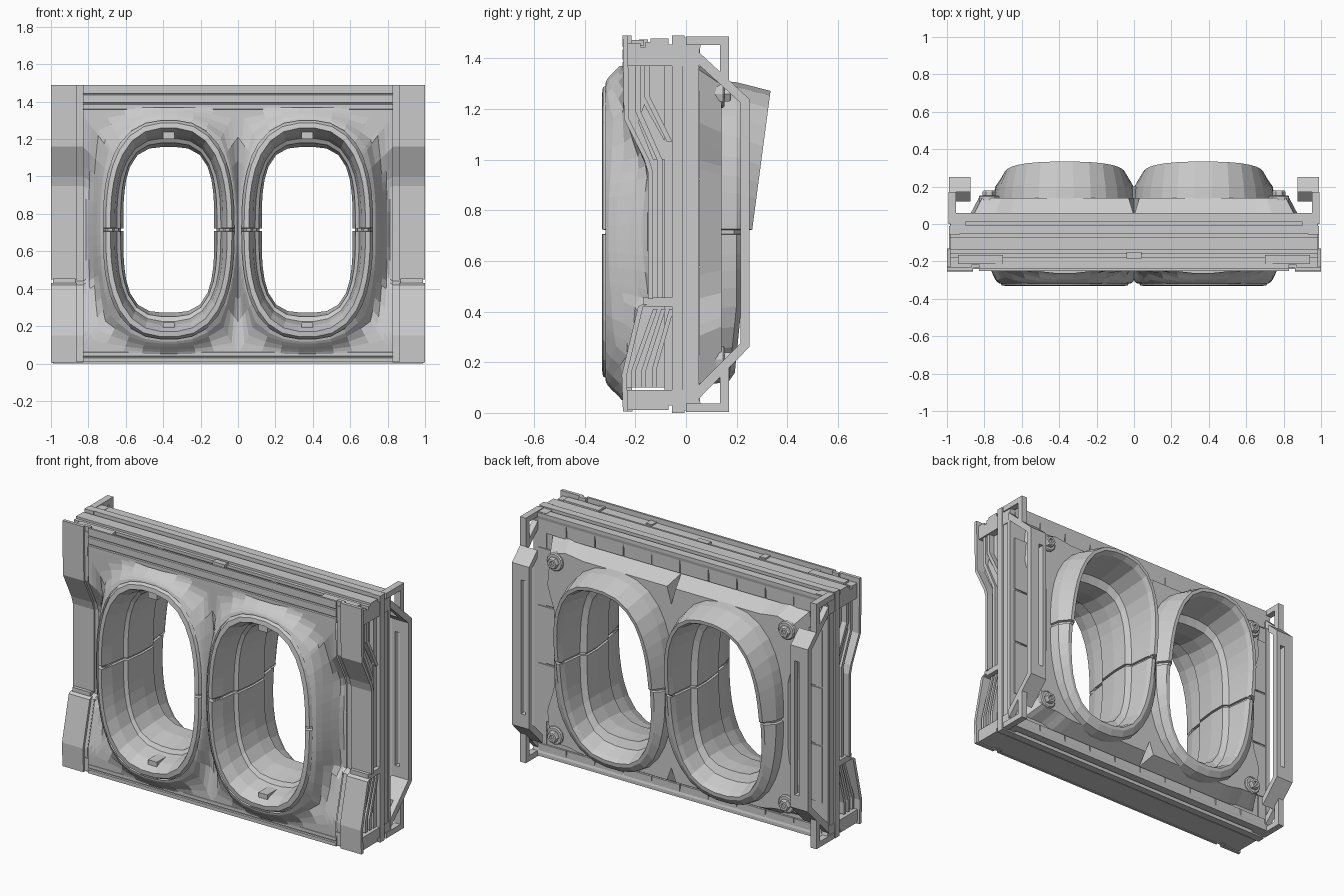
import bpy, bmesh, math
from mathutils import Vector

if "Cube" in bpy.data.objects:
    bpy.data.objects.remove(bpy.data.objects["Cube"])

H, CX, CZ = 1.49, 0.37, 0.715

def finish(name, bm, mirror, facing=0):
    bmesh.ops.recalc_face_normals(bm, faces=bm.faces)
    if facing and sum(f.normal.y * f.calc_area() for f in bm.faces) * facing < 0:
        bmesh.ops.reverse_faces(bm, faces=bm.faces)
    me = bpy.data.meshes.new(name)
    bm.to_mesh(me)
    bm.free()
    ob = bpy.data.objects.new(name, me)
    bpy.context.collection.objects.link(ob)
    if mirror:
        ob.modifiers.new("mirror", 'MIRROR')
    return ob

def prism(name, poly, x0, x1, mirror=True):
    """Extrude a (y, z) outline along x."""
    bm = bmesh.new()
    a = [bm.verts.new((x0, y, z)) for y, z in poly]
    b = [bm.verts.new((x1, y, z)) for y, z in poly]
    bm.faces.new(a)
    bm.faces.new(b)
    for i in range(len(poly)):
        j = (i + 1) % len(poly)
        bm.faces.new((a[i], a[j], b[j], b[i]))
    return finish(name, bm, mirror)

def box(name, x0, x1, y0, y1, z0, z1, mirror=True):
    return prism(name, [(y0, z0), (y1, z0), (y1, z1), (y0, z1)], x0, x1, mirror)

def flip(poly):
    return [(y, H - z) for y, z in poly]

def loft(name, rings, closed=False, facing=0):
    bm = bmesh.new()
    vs = [[bm.verts.new(p) for p in r] for r in rings]
    if closed:
        vs.append(vs[0])
    for r, s in zip(vs, vs[1:]):
        for i in range(len(r)):
            j = (i + 1) % len(r)
            bm.faces.new((r[i], r[j], s[j], s[i]))
    return finish(name, bm, True, facing)

def oval(a, hx, hz, n=2.6):
    c, s = math.cos(a), math.sin(a)
    r = (abs(c / hx) ** n + abs(s / hz) ** n) ** (-1 / n)
    return max(0.002, CX + r * c), CZ + r * s

def hit(a, poly):
    """Where a ray from the window centre meets an outline."""
    c, s, best = math.cos(a), math.sin(a), None
    for (x0, z0), (x1, z1) in zip(poly, poly[1:] + poly[:1]):
        ex, ez, px, pz = x1 - x0, z1 - z0, x0 - CX, z0 - CZ
        den = c * ez - s * ex
        if abs(den) < 1e-9:
            continue
        t, u = (px * ez - pz * ex) / den, (px * s - pz * c) / den
        if t > 0 and -1e-6 <= u <= 1 + 1e-6:
            best = t if best is None else min(best, t)
    return CX + best * c, CZ + best * s

def rays(poly, n=44):
    ang = [math.atan2(z - CZ, x - CX) % math.tau for x, z in poly]
    for i in range(n):
        a = math.tau * (i + 0.5) / n
        if all(abs(a - k) > 0.03 for k in ang):
            ang.append(a)
    return sorted(ang)

# Recessed front profile: y as a function of z
BASE = [(0, -.245), (.15, -.25), (.42, -.185), (.44, -.15), (.95, -.15), (1.0, -.165), (1.16, -.245), (H, -.25)]
def base(z):
    for (z0, y0), (z1, y1) in zip(BASE, BASE[1:]):
        if z <= z1:
            return y0 + (y1 - y0) * (z - z0) / (z1 - z0)
    return BASE[-1][1]

# Front skin bulging out to the two windows
rect = [(0, .05), (.83, .05), (.83, .15), (.83, .42), (.83, .44), (.83, .95), (.83, 1.0), (.83, 1.16), (.83, 1.37), (0, 1.37)]
ang = rays(rect)
rings = []
for t in (0, .15, .3, .5, .7, .85, 1):
    ring = []
    for a in ang:
        p, q = Vector(oval(a, .35, .585)), Vector(hit(a, rect))
        m = p.lerp(q, t)
        w = min(1, (m - p).length / .1)
        w = w * w * (3 - 2 * w)
        ring.append((m.x, base(m.y) * w - .318 * (1 - w), m.y))
    rings.append(ring)
loft("front_skin", rings, facing=-1)

# Window frames: closed section swept around the oval, seam at mid height
def rear(z):
    return .265 + (z - .75) * .132 if z > CZ else .25 - (.73 - z) * .1
SECTION = [(.352, .587, -.30, 2.6), (.337, .572, -.328, 2.6), (.312, .545, -.332, 2.6), (.29, .51, -.26, 2.7),
           (.278, .49, -.17, 2.8), (.258, .465, -.155, 3), (.243, .443, -.03, 3.3), (.243, .443, .07, 3.3),
           (.275, .49, .09, 3), (.29, .52, -.03, 2.8), (.302, .537, 0, 2.7), (.325, .558, 0, 2.6),
           (.372, .592, .2, 2.5), (.385, .6, .12, 2.5)]
fa = [math.tau * (i + .5) / 40 for i in range(40)]
for k in (0, math.pi, math.tau):
    fa += [k + d for d in (-.03, -.022, .022, .03) if 0 < k + d < math.tau]
fa.sort()
rings = []
for k, (hx, hz, y, n) in enumerate(SECTION):
    ring = []
    for a in fa:
        seam = abs(math.sin(a)) < .025
        d = .012 if seam else 0
        x, z = oval(a, hx + (d if 2 < k < 10 else -d), hz, n)
        yy = rear(z) + y if k in (9, 10, 11) else min(y, rear(z) - .02)
        ring.append((x, yy * (.95 if seam else 1), z))
    rings.append(ring)
loft("window_frame", rings, closed=True)
for z0, z1 in ((1.2, 1.27), (.15, .22)):
    box("frame_latch", CX - .03, CX + .03, -.29, -.16, z0, z1)

# Back plate and raised back panel
def back(name, poly, *levels):
    ang = rays(poly)
    rings = [[(x, levels[0], z) for x, z in (oval(a, .36, .58) for a in ang)]]
    for y, inset in zip(levels[1:], (.05, 0)):
        inner = [(x if x == 0 else x - inset, z + (inset if z < CZ else -inset)) for x, z in poly]
        rings.append([(x, y, z) for x, z in (hit(a, inner) for a in ang)])
    loft(name, rings, facing=1)
back("back_plate", [(0, .02), (.95, .02), (.95, 1.47), (0, 1.47)], .045, .045, .045)
back("raised_back_panel", [(0, .09), (.66, .09), (.74, .11), (.86, .11), (.88, .3), (.83, .45), (.83, 1.0),
                           (.88, 1.15), (.86, 1.36), (.74, 1.38), (.66, 1.36), (0, 1.36)], .14, .14, .045)
for i in range(5):
    for z0, z1 in ((.03, .085), (1.365, 1.46)):
        box("back_tile", i * .19 + .003, i * .19 + .187, .04, .056, z0, z1)
for s in (.4, .75, 1.1):
    box("back_side_tile", .84, .95, .04, .056, s - .17, s + .17)

# Corner bolts
def cyl(name, x, z, r, y0, y1, n):
    ring = [(x + r * math.cos(math.tau * i / n), z + r * math.sin(math.tau * i / n)) for i in range(n)]
    cap = lambda y, k: [(x + (p - x) * k, y, z + (q - z) * k) for p, q in ring]
    loft(name, [cap(y0, 1), cap(y1 - .006, 1), cap(y1, .88), cap(y1, .45), cap(y1 - .012, .4), cap(y1 - .012, .01)], facing=1)
for z in (1.26, .21):
    cyl("bolt_pad", .775, z, .055, .09, .153, 12)
    cyl("bolt_head", .775, z, .034, .14, .178, 6)

# Top and bottom rails
rail = [(-.238, 1.37), (-.24, 1.46), (-.18, 1.46), (-.18, 1.445), (-.16, 1.445), (-.16, 1.465), (-.14, 1.465),
        (-.14, 1.478), (-.07, 1.478), (-.07, 1.455), (-.05, 1.455), (-.05, 1.49), (-.005, 1.49), (-.005, 1.46),
        (.01, 1.46), (.01, 1.48), (.06, 1.48), (.06, 1.46), (.04, 1.37)]
prism("top_rail", rail, -.985, .985, False)
sill = [(-.238, .09), (-.24, .012), (-.07, .012), (-.07, .03), (-.05, .03), (-.05, 0), (-.005, 0), (-.005, .03),
        (.01, .03), (.01, .01), (.06, .01), (.06, .03), (.04, .09)]
prism("bottom_rail", sill, -.985, .985, False)
box("top_clip", -.04, .04, -.185, -.15, 1.44, 1.475, False)
for x in (.36, .7):
    box("top_tab", x, x + .04, -.235, -.19, 1.45, 1.468)
box("top_corner_tray", .7, .94, -.215, -.165, 1.45, 1.472)

# Grooved front bands
band = [(-.235, 1.355), (-.25, 1.36), (-.25, 1.385), (-.243, 1.388), (-.243, 1.392), (-.25, 1.395), (-.25, 1.435),
        (-.243, 1.438), (-.243, 1.442), (-.25, 1.445), (-.25, 1.49), (-.238, 1.49)]
prism("top_front_band", band, -.83, .83, False)
prism("bottom_front_band", [(-.235, .07), (-.249, .06), (-.249, .04), (-.242, .037), (-.242, .032), (-.249, .029),
                            (-.249, .008), (-.235, .008)], -.83, .83, False)

# Side front panels, recessed seam strips and the joint at the lower kink
def skin(name, x0, x1, off, lo=.005, hi=H):
    zs = [lo] + [z for z, _ in BASE if lo < z < hi] + [hi]
    prism(name, [(base(z) + off, z) for z in zs] + [(base(z) + off + .02, z) for z in reversed(zs)], x0, x1)
skin("side_front_panel_upper", .86, 1.0, 0, .45)
skin("side_front_panel_lower", .86, 1.0, -.004, .005, .43)
skin("seam_strip", .825, .87, .014)
box("side_panel_joint", .87, .99, -.17, -.05, .42, .455)

# Side cheeks closing the ends, with raised ribs
prism("side_cheek", [(base(z) + .012, z) for z, _ in BASE[1:-1]] +
      [(-.238, 1.4), (-.04, 1.4), (-.04, .1), (-.238, .1)], .84, .94)
ribs = [
    [(-.2, 1.38), (-.2, 1.19), (-.115, 1.0), (-.115, .44)],
    [(-.165, 1.38), (-.165, 1.25), (-.075, 1.07)],
]
for path in ribs:
    prism("upper_side_rib", path + [(y + .022, z) for y, z in reversed(path)], .93, .975)
for dy in (0, .04, .08):
    path = [(-.215 + dy, .1), (-.215 + dy, .17), (-.13 + dy * .8, .41)]
    prism("lower_side_rib", path + [(y + .018, z) for y, z in reversed(path)], .93, .975)
prism("side_gusset", [(-.19, 1.15), (-.13, 1.0), (-.07, 1.0), (-.07, 1.05), (-.165, 1.22)], .93, .96)
box("side_spine", .93, .965, -.085, -.05, .09, 1.4)

# End posts
box("end_post", .93, .99, -.055, -.012, 0, H)
box("end_post_back", .9, .98, -.014, .05, .01, 1.482)

# Rear brackets: outer plate frame, corner frames and slotted flange
outer = [(.045, 1.43), (.25, 1.24), (.25, .26), (.045, .05)]
inner = [(.045, .105), (.215, .275), (.215, 1.225), (.045, 1.38)]
prism("bracket_plate", outer + inner, .955, .99)
box("bracket_inner_edge", .955, .985, .03, .052, .05, 1.43)
corner = [(0, 1.486), (.17, 1.486), (.17, 1.31), (.135, 1.34), (.135, 1.452), (0, 1.452)]
prism("bracket_corner_top", corner, .953, .992)
prism("bracket_corner_bottom", flip(corner), .953, .992)
prism("bracket_flange_top", [(.17, 1.314), (.25, 1.24), (.25, 1.15), (.215, 1.15), (.215, 1.225), (.17, 1.266)], .875, .96)
prism("bracket_flange_bottom", [(.12, .127), (.25, .26), (.25, .34), (.215, .34), (.215, .275), (.12, .18)], .875, .96)
box("bracket_flange_inner", .875, .9, .215, .25, .33, 1.16)
box("bracket_flange_outer", .93, .96, .215, .25, .33, 1.16)
